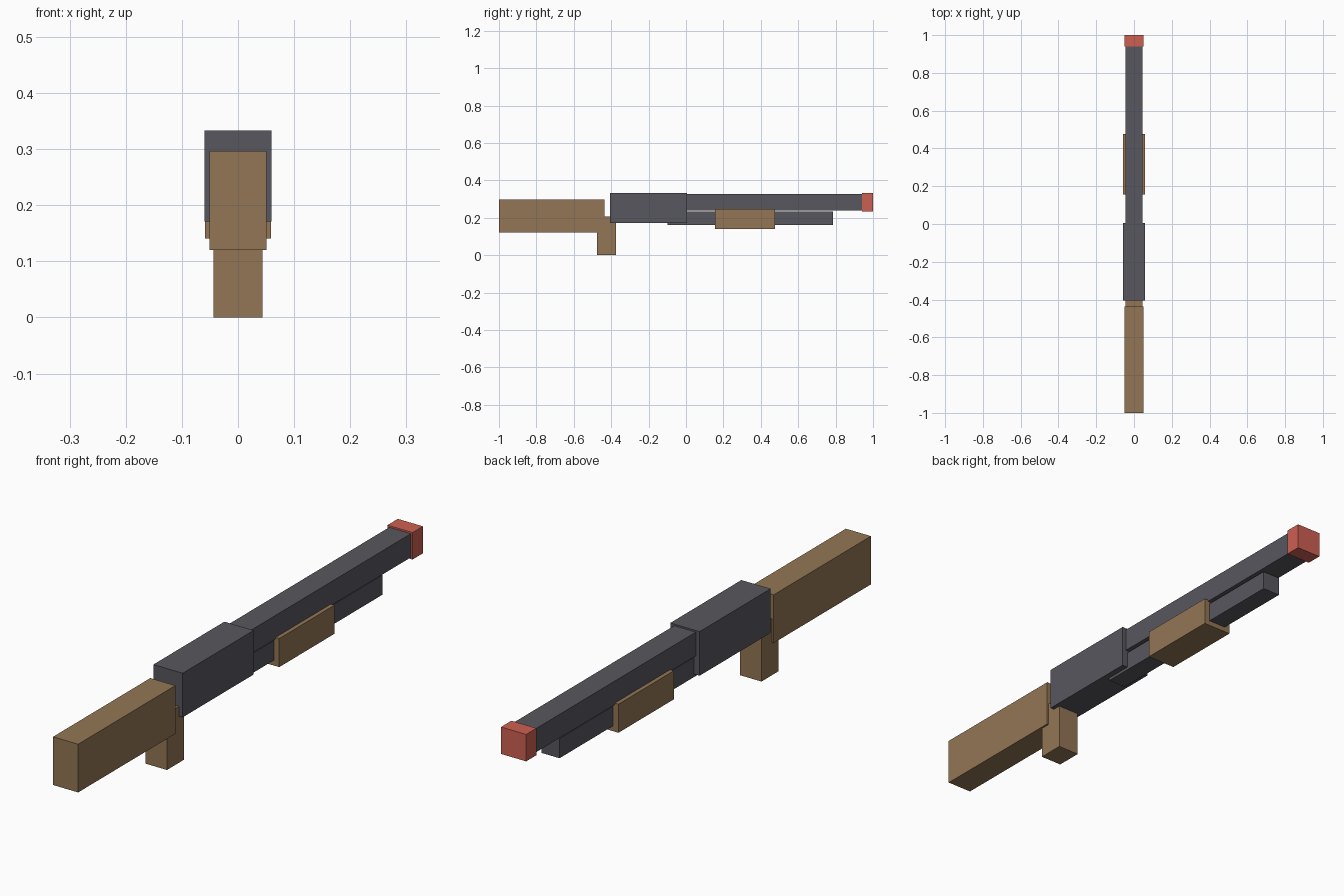
import bpy

cube = bpy.data.objects.get("Cube")
if cube:
    bpy.data.objects.remove(cube, do_unlink=True)


def material(name, rgb):
    mat = bpy.data.materials.new(name)
    mat.use_nodes = True
    color = (*rgb, 1.0)
    mat.diffuse_color = color
    node = next(n for n in mat.node_tree.nodes if n.type == "BSDF_PRINCIPLED")
    node.inputs["Base Color"].default_value = color
    node.inputs["Roughness"].default_value = 0.8
    return mat


def block(name, half_width, y_range, z_range, mat):
    """Box centred on x = 0, spanning the given y and z ranges."""
    (y0, y1), (z0, z1) = y_range, z_range
    bpy.ops.mesh.primitive_cube_add(size=1, location=(0, (y0 + y1) / 2, (z0 + z1) / 2))
    obj = bpy.context.object
    obj.name = name
    obj.scale = (2 * half_width, y1 - y0, z1 - z0)
    bpy.ops.object.transform_apply(location=False, rotation=False, scale=True)
    obj.data.materials.append(mat)
    return obj


wood = material("brown wood", (0.29, 0.18, 0.09))
metal = material("dark grey metal", (0.097, 0.095, 0.112))
red = material("red tip", (0.61, 0.117, 0.084))

# Wooden parts
block("stock", 0.051, (-1.0, -0.436), (0.12, 0.297), wood)
block("grip", 0.044, (-0.475, -0.375), (0.0, 0.207), wood)
block("pump_handle", 0.059, (0.155, 0.476), (0.141, 0.246), wood)

# Metal parts
block("receiver", 0.0595, (-0.406, 0.006), (0.171, 0.333), metal)
block("barrel", 0.044, (-0.02, 0.945), (0.24, 0.327), metal)
block("magazine_tube", 0.0367, (-0.098, 0.786), (0.16, 0.232), metal)

# Muzzle cap
block("muzzle_tip", 0.051, (0.94, 1.0), (0.234, 0.333), red)
